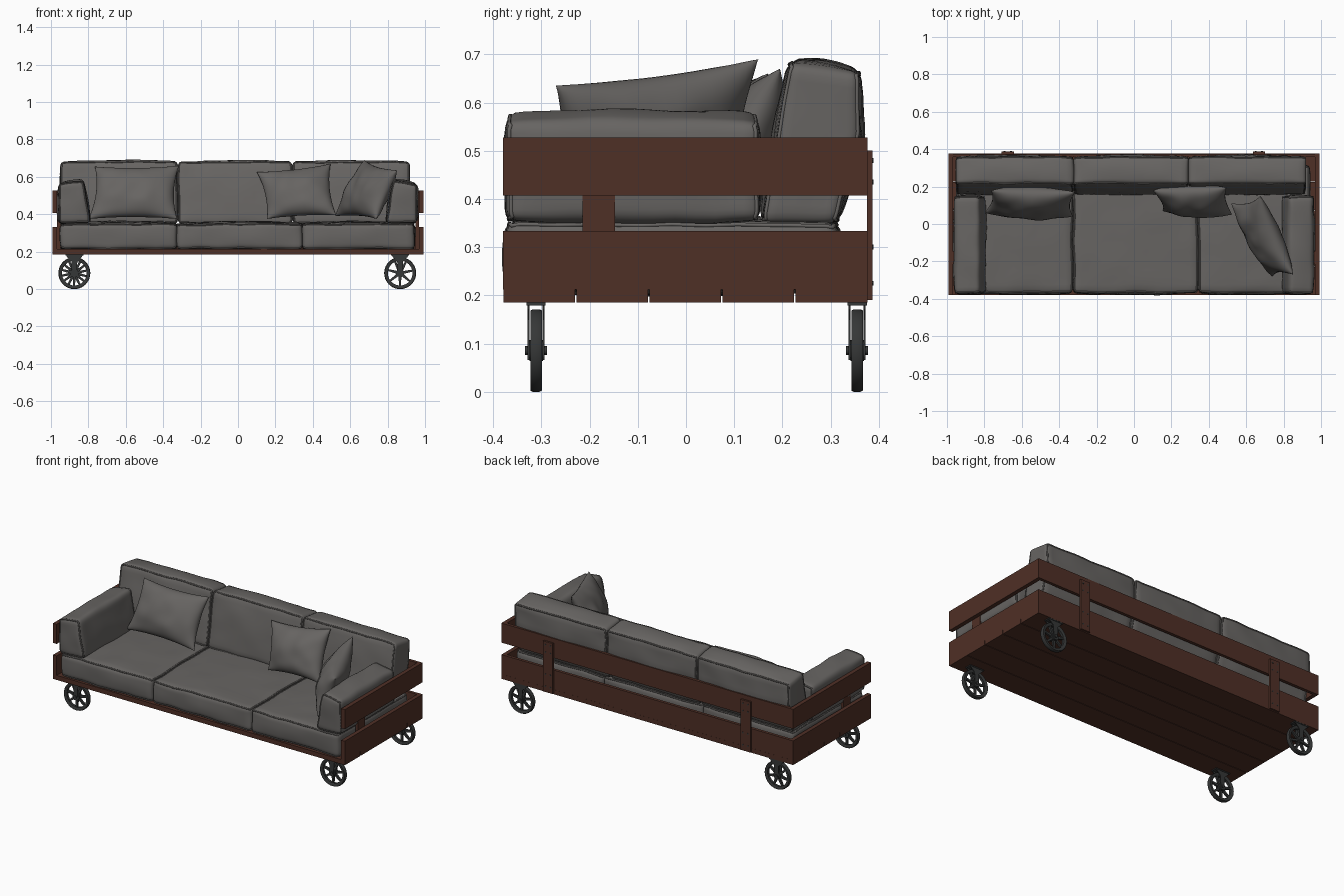
import bpy, bmesh, math
from mathutils import Vector, noise

if "Cube" in bpy.data.objects:
    bpy.data.objects.remove(bpy.data.objects["Cube"])


def material(name, rgb):
    m = bpy.data.materials.new(name)
    m.diffuse_color = (*rgb, 1)
    m.use_nodes = True
    m.node_tree.nodes["Principled BSDF"].inputs["Base Color"].default_value = m.diffuse_color
    return m


FABRIC = material("grey fabric", (0.135, 0.128, 0.122))
WOOD = material("brown wood", (0.078, 0.029, 0.019))
IRON = material("dark iron", (0.036, 0.038, 0.038))


def finish(name, bm, mat, smooth=None):
    bmesh.ops.recalc_face_normals(bm, faces=bm.faces)
    me = bpy.data.meshes.new(name)
    bm.to_mesh(me)
    bm.free()
    me.materials.append(mat)
    ob = bpy.data.objects.new(name, me)
    bpy.context.collection.objects.link(ob)
    if smooth:
        bpy.ops.object.select_all(action='DESELECT')
        ob.select_set(True)
        bpy.context.view_layer.objects.active = ob
        bpy.ops.object.shade_smooth_by_angle(angle=math.radians(smooth))
    return ob


def add_box(bm, lo, hi):
    vs = bmesh.ops.create_cube(bm, size=1)["verts"]
    for v in vs:
        v.co = Vector([lo[i] + (v.co[i] + 0.5) * (hi[i] - lo[i]) for i in range(3)])
    return vs


def box(name, lo, hi, mat=WOOD):
    bm = bmesh.new()
    add_box(bm, lo, hi)
    return finish(name, bm, mat)


def add_cyl(bm, r, y0, y1, x=0, z=0, seg=24):
    vs = bmesh.ops.create_cone(bm, cap_ends=True, segments=seg, radius1=r, radius2=r, depth=y1 - y0)["verts"]
    for v in vs:
        v.co = Vector((x + v.co.x, (y0 + y1) / 2 + v.co.z, z + v.co.y))


# ---- wooden tray: planks, side boards, back boards, posts
for i in range(5):
    a = -0.38 + i * 0.1515
    box("floor_plank", (-0.992, a + 0.0015, 0.185), (0.992, a + 0.15, 0.213))
for lo, hi, label in ((0.212, 0.333, "lower"), (0.407, 0.527, "upper")):
    for s in (-1, 1):
        xs = sorted((s * 0.967, s * 0.992))
        box(label + "_side_board", (xs[0], -0.38, lo), (xs[1], 0.376, hi))
    box(label + "_back_board", (-0.967, 0.357, lo), (0.967, 0.3755, hi))
for s in (-1, 1):
    xs = sorted((s * 0.948, s * 0.968))
    box("side_post", (xs[0], -0.215, 0.213), (xs[1], -0.147, 0.52))
    cx = -0.675 if s < 0 else 0.668
    box("back_post", (cx - 0.033, 0.375, 0.19), (cx + 0.033, 0.387, 0.50))
    bm = bmesh.new()
    for z in (0.225, 0.30, 0.435, 0.48):
        for dx in (-0.017, 0.017):
            add_cyl(bm, 0.005, 0.385, 0.389, cx + dx, z, 8)
    finish("post_bolts", bm, IRON)


# ---- iron caster wheels with forks
def caster(x, y, turn):
    bm = bmesh.new()
    prof = [(0.066, -0.008), (0.072, -0.012), (0.083, -0.012), (0.0855, -0.007),
            (0.0855, 0.007), (0.083, 0.012), (0.072, 0.012), (0.066, 0.008)]
    n = 40
    rings = [[bm.verts.new((r * math.cos(t), d, r * math.sin(t))) for r, d in prof]
             for t in (2 * math.pi * k / n for k in range(n))]
    for k in range(n):
        for j in range(8):
            a, b = rings[k], rings[(k + 1) % n]
            bm.faces.new((a[j], a[(j + 1) % 8], b[(j + 1) % 8], b[j]))
    add_cyl(bm, 0.022, -0.014, 0.014)
    add_cyl(bm, 0.009, -0.023, 0.023, seg=12)
    for k in range(7):
        t = turn + 2 * math.pi * k / 7
        c, s = math.cos(t), math.sin(t)
        for v in add_box(bm, (0.015, -0.006, -0.006), (0.07, 0.006, 0.006)):
            w = v.co.z * (1.3 - 8 * (v.co.x - 0.015))
            v.co = Vector((v.co.x * c - w * s, v.co.y, v.co.x * s + w * c))
    bmesh.ops.translate(bm, verts=bm.verts, vec=(x, y, 0.0855))
    finish("wheel", bm, IRON, 35)
    bm = bmesh.new()
    add_box(bm, (x - 0.048, y - 0.02, 0.179), (x + 0.048, y + 0.02, 0.186))
    half = [(0.045, 0.182), (0.04, 0.172), (0.016, 0.15), (0.012, 0.066)]
    for s in (-1, 1):
        pts = half + [(-a, b) for a, b in reversed(half)]
        f = bm.faces.new([bm.verts.new((x + a, y + s * 0.0135, b)) for a, b in pts])
        ext = bmesh.ops.extrude_face_region(bm, geom=[f])["geom"]
        bmesh.ops.translate(bm, verts=[g for g in ext if isinstance(g, bmesh.types.BMVert)],
                            vec=(0, s * 0.004, 0))
    finish("wheel_fork", bm, IRON)


for x in (-0.875, 0.867):
    caster(x, -0.311, 0.2)
    caster(x, 0.355, 0.2 if x > 0 else 0.65)


# ---- box cushions: rounded, puffed, slightly wrinkled, piped round two opposite faces
def cushion(name, lo, hi, puff, seam_axis, r=0.025, warp=lambda p: p):
    lo, hi = Vector(lo), Vector(hi)
    c, h = (lo + hi) / 2, (hi - lo) / 2

    def place(u):
        q, d = Vector(), Vector()
        for i in range(3):
            e = h[i] * math.sin(u[i] * math.pi / 2)
            q[i] = max(-(h[i] - r), min(h[i] - r, e))
            d[i] = e - q[i]
        p = q + d.normalized() * r
        for i in range(3):
            j, k = (i + 1) % 3, (i + 2) % 3
            a, b = p[j] / h[j], p[k] / h[k]
            p[i] += puff[i] * (p[i] / h[i]) * max(0, 1 - a * a) * max(0, 1 - b * b)
        p = warp(p + c)
        return p + noise.noise_vector(p * 9) * 0.006

    bm = bmesh.new()
    bmesh.ops.create_cube(bm, size=2)
    bmesh.ops.subdivide_edges(bm, edges=bm.edges[:], cuts=17, use_grid_fill=True)
    for v in bm.verts:
        v.co = place(v.co.copy())
    finish(name, bm, FABRIC, 60)

    cu = bpy.data.curves.new(name + "_piping", 'CURVE')
    cu.dimensions, cu.bevel_depth, cu.bevel_resolution = '3D', 0.0045, 1
    j, k = (seam_axis + 1) % 3, (seam_axis + 2) % 3
    path = [(-1, t) for t in range(-8, 8)] + [(t, 1) for t in range(-8, 8)]
    loop = [(-1, t / 8) for t in range(-8, 8)] + [(t / 8, 1) for t in range(-8, 8)]
    loop += [(-a, -b) for a, b in loop]
    for side in (-1, 1):
        sp = cu.splines.new('POLY')
        sp.points.add(len(loop) - 1)
        sp.use_cyclic_u = True
        for pt, (a, b) in zip(sp.points, loop):
            u = [0, 0, 0]
            u[seam_axis], u[j], u[k] = side, a, b
            pt.co = (*place(u), 1)
    cu.materials.append(FABRIC)
    bpy.context.collection.objects.link(bpy.data.objects.new(name + "_piping", cu))


for a, b in ((-0.95, -0.327), (-0.327, 0.342), (0.342, 0.942)):
    cushion("seat_cushion", (a, -0.37, 0.212), (b, 0.315, 0.352), (0.002, 0.008, 0.012), 2)


def lean_back(p):
    # front face leans back, rear face bulges, top slopes slightly
    t = (p.z - 0.35) / 0.325
    front = 0.155 + 0.06 * t
    rear = 0.315 + 0.045 * min(1, t * 1.8)
    return Vector((p.x, front + p.y * (rear - front), p.z - 0.02 * t * (p.y - 0.5)))


def back_cushion(a, b):
    # y is built over a 0.2 depth, then remapped to the leaning profile
    cushion("back_cushion", (a, 0, 0.35), (b, 0.2, 0.675), (0.002, 0.012, 0.014), 1, 0.025,
            lambda p: lean_back(Vector((p.x, p.y / 0.2, p.z))))


for a, b in ((-0.952, -0.322), (-0.322, 0.292), (0.292, 0.918)):
    back_cushion(a, b)

for s in (-1, 1):
    def lean(p, s=s):
        t = (p.z - 0.36) / 0.215
        inward = 1 - (abs(p.x) - 0.79) / 0.17
        return Vector((p.x + s * 0.035 * t * inward, p.y, p.z - 0.02 * t * (1 - inward)))
    xs = sorted((s * 0.79, s * 0.96))
    cushion("arm_cushion", (xs[0], -0.372, 0.352), (xs[1], 0.15, 0.583), (0.008, 0.006, 0.01), 1, 0.025, lean)


# ---- loose throw pillows spanned between four corners
def pillow(name, bl, br, tl, tr, thick, n=24):
    bl, br, tl, tr = map(Vector, (bl, br, tl, tr))
    normal = (br - bl + tr - tl).cross(tl - bl + tr - br).normalized()
    bm = bmesh.new()
    for side in (-1, 1):
        grid = []
        for i in range(n + 1):
            row = []
            for j in range(n + 1):
                u, v = (math.sin((k / n - 0.5) * math.pi) for k in (i, j))
                f = max(0, (1 - u * u) * (1 - v * v)) ** 0.5
                a = (1 + u * (1 - 0.10 * (1 - v * v))) / 2
                b = (1 + v * (1 - 0.10 * (1 - u * u))) / 2
                p = (bl * (1 - a) + br * a) * (1 - b) + (tl * (1 - a) + tr * a) * b
                wrinkle = 1 + 0.22 * noise.noise(p * 11)
                row.append(bm.verts.new(p + normal * side * thick * f * wrinkle))
            grid.append(row)
        for i in range(n):
            for j in range(n):
                bm.faces.new((grid[i][j], grid[i + 1][j], grid[i + 1][j + 1], grid[i][j + 1]))
    bmesh.ops.remove_doubles(bm, verts=bm.verts, dist=0.0005)
    finish(name, bm, FABRIC, 60)


pillow("left_pillow", (-0.80, 0.06, 0.375), (-0.325, 0.04, 0.375),
       (-0.765, 0.18, 0.655), (-0.315, 0.17, 0.66), 0.075)
pillow("middle_pillow", (0.155, 0.07, 0.375), (0.525, 0.05, 0.395),
       (0.10, 0.18, 0.625), (0.495, 0.195, 0.67), 0.075)
pillow("right_pillow", (0.52, 0.11, 0.39), (0.74, -0.28, 0.375),
       (0.675, 0.15, 0.69), (0.85, -0.27, 0.635), 0.08)
